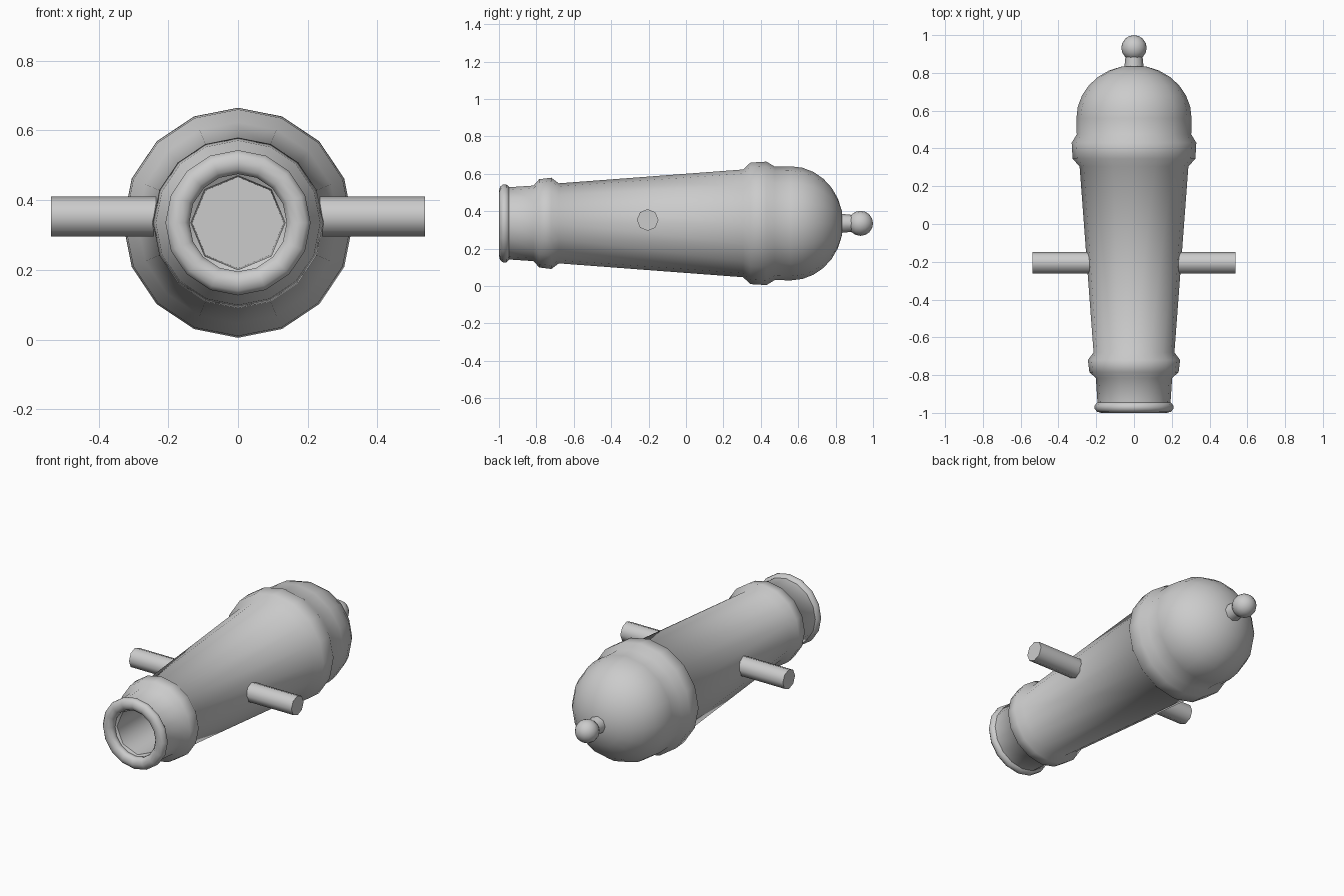
import bpy, bmesh
from math import sin, cos, pi, radians
from mathutils import Matrix

if "Cube" in bpy.data.objects:
    bpy.data.objects.remove(bpy.data.objects["Cube"])

AXIS_Z = 0.335


def finish(bm, name, angle):
    me = bpy.data.meshes.new(name)
    bm.to_mesh(me)
    bm.free()
    ob = bpy.data.objects.new(name, me)
    bpy.context.collection.objects.link(ob)
    bpy.ops.object.select_all(action='DESELECT')
    ob.select_set(True)
    bpy.context.view_layer.objects.active = ob
    bpy.ops.object.shade_smooth_by_angle(angle=radians(angle))
    return ob


def lathe(name, profile, sides, closed=False, angle=40):
    """Revolve (y, radius) points about the barrel axis; zero radius makes a pole."""
    bm = bmesh.new()
    rings = []
    for y, r in profile:
        if r == 0:
            rings.append([bm.verts.new((0, y, AXIS_Z))] * sides)
        else:
            rings.append([bm.verts.new((r * sin(2 * pi * j / sides), y,
                                        AXIS_Z + r * cos(2 * pi * j / sides)))
                          for j in range(sides)])
    pairs = list(zip(rings, rings[1:]))
    if closed:
        pairs.append((rings[-1], rings[0]))
    for a, b in pairs:
        for j in range(sides):
            k = (j + 1) % sides
            bm.faces.new(dict.fromkeys((a[j], a[k], b[k], b[j])))
    return finish(bm, name, angle)


# Tapered barrel with two raised bands and a domed breech
body = [(-0.965, 0.165), (-0.95, 0.193), (-0.815, 0.202), (-0.785, 0.236),
        (-0.72, 0.244), (-0.68, 0.214), (0.305, 0.288), (0.345, 0.325),
        (0.43, 0.33), (0.475, 0.303), (0.56, 0.305)]
dome = [(0.56 + 0.28 * sin(pi / 2 * i / 7), 0.305 * cos(pi / 2 * i / 7))
        for i in range(1, 7)]
lathe("barrel", body + dome + [(0.84, 0)], 16, angle=50)

# Rounded muzzle ring
ring = [(-0.97 - 0.03 * cos(2 * pi * i / 10), 0.174 + 0.036 * sin(2 * pi * i / 10))
        for i in range(10)]
lathe("muzzle_ring", ring, 16, closed=True, angle=60)

# Eight-sided bore, running from its floor out to the muzzle
lathe("bore", [(-0.5, 0), (-0.5, 0.131), (-0.95, 0.135), (-0.965, 0.158)], 8, angle=50)

# Breech neck and knob
lathe("knob_neck", [(0.82, 0.052), (0.90, 0.044)], 8, angle=50)
knob = [(0.933 - 0.067 * cos(pi * i / 8), 0.067 * sin(pi * i / 8)) for i in range(1, 8)]
lathe("knob", [(0.866, 0)] + knob + [(1.0, 0)], 16, angle=50)

# Side pivot pins
for side, label in ((-1, "left"), (1, "right")):
    bm = bmesh.new()
    bmesh.ops.create_cone(bm, cap_ends=True, segments=8, radius1=0.058, radius2=0.058,
                          depth=0.34,
                          matrix=Matrix.Translation((side * 0.367, -0.205, 0.353))
                          @ Matrix.Rotation(pi / 2, 4, 'Y'))
    finish(bm, label + "_pivot_pin", 50)
